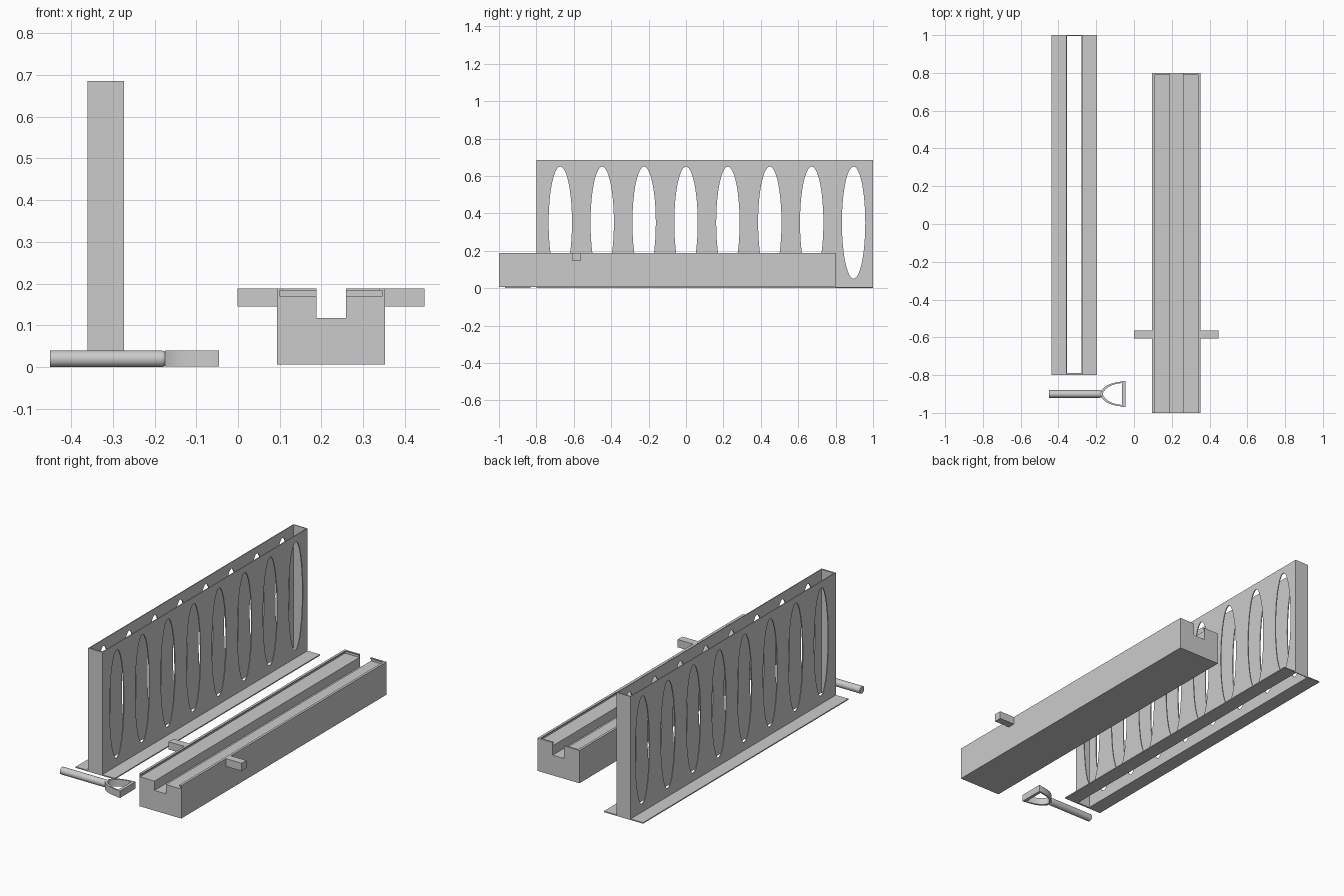
import bpy
import math
from mathutils import Matrix, Vector

cube = bpy.data.objects.get("Cube")
if cube:
    bpy.data.objects.remove(cube, do_unlink=True)

grey = bpy.data.materials.new("plain_grey")
grey.use_nodes = True
colour = (0.6, 0.6, 0.6, 1)
grey.diffuse_color = colour
grey.node_tree.nodes["Principled BSDF"].inputs["Base Color"].default_value = colour

# Axes for extruding a flat outline along x, y or z
ALONG_X = Matrix(((0, 0, 1), (1, 0, 0), (0, 1, 0))).to_4x4()
ALONG_Y = Matrix(((1, 0, 0), (0, 0, -1), (0, 1, 0))).to_4x4()
ALONG_Z = Matrix.Identity(4)


def finish(obj, name):
    obj.name = name
    obj.data.materials.clear()
    obj.data.materials.append(grey)
    bpy.ops.object.select_all(action='DESELECT')
    obj.select_set(True)
    bpy.context.view_layer.objects.active = obj
    bpy.ops.object.shade_smooth_by_angle(angle=math.radians(35))
    return obj


def extrude(name, loops, low, high, axes):
    """Extrude an outline with holes between two positions along an axis."""
    curve = bpy.data.curves.new(name, 'CURVE')
    curve.dimensions = '2D'
    curve.fill_mode = 'BOTH'
    curve.extrude = (high - low) / 2
    for loop in loops:
        spline = curve.splines.new('POLY')
        spline.points.add(len(loop) - 1)
        for point, (u, v) in zip(spline.points, loop):
            point.co = (u, v, 0, 1)
        spline.use_cyclic_u = True
    temp = bpy.data.objects.new(name + "_outline", curve)
    bpy.context.collection.objects.link(temp)
    bpy.context.view_layer.update()
    graph = bpy.context.evaluated_depsgraph_get()
    mesh = bpy.data.meshes.new_from_object(temp.evaluated_get(graph))
    bpy.data.objects.remove(temp, do_unlink=True)
    middle = (low + high) / 2
    if axes is ALONG_Y:
        middle = -middle
    mesh.transform(axes @ Matrix.Translation((0, 0, middle)))
    obj = bpy.data.objects.new(name, mesh)
    bpy.context.collection.objects.link(obj)
    return finish(obj, name)


def box(name, x, y, z):
    bpy.ops.mesh.primitive_cube_add(size=1)
    obj = bpy.context.object
    spans = (x, y, z)
    obj.data.transform(
        Matrix.Translation([(a + b) / 2 for a, b in spans])
        @ Matrix.Diagonal([b - a for a, b in spans] + [1]))
    return finish(obj, name)


def mirrored(half, centre):
    """Close a half outline by mirroring it across a vertical line."""
    return ([(centre + u, v) for u, v in half]
            + [(centre - u, v) for u, v in reversed(half)])


def bend(a, b, c, steps=12):
    a, b, c = Vector(a), Vector(b), Vector(c)
    ts = [i / steps for i in range(steps + 1)]
    return [tuple(a * (1 - t) ** 2 + b * 2 * t * (1 - t) + c * t * t) for t in ts]


# Tall sleeve: two pierced walls, two end walls and base flanges
SLEEVE_X, HALF, WALL, TOP = -0.3165, 0.0435, 0.005, 0.685
ring = [2 * math.pi * i / 48 for i in range(48)]
holes = [[(-0.672 + 0.224 * k + 0.0625 * math.cos(a), 0.35 + 0.3 * math.sin(a))
          for a in ring] for k in range(8)]
panel = [(-0.8, 0), (1, 0), (1, TOP), (-0.8, TOP)]
for side, label in ((-1, "right"), (1, "left")):
    edges = sorted((SLEEVE_X + side * HALF, SLEEVE_X + side * (HALF - WALL)))
    extrude(label + "_sleeve_wall", [panel] + holes, *edges, ALONG_X)
    edges = sorted((SLEEVE_X + side * HALF, SLEEVE_X + side * 0.12))
    box(label + "_flange", edges, (-0.8, 1), (0, 0.006))
inside = (SLEEVE_X - HALF + WALL, SLEEVE_X + HALF - WALL)
box("front_sleeve_end", inside, (-0.8, -0.79), (0, TOP))
box("back_sleeve_end", inside, (0.995, 1), (0, TOP))

# Long block with a central channel and an undercut sliding groove
BLOCK_X, BASE, RIM = 0.223, 0.006, 0.188
half = [(0.0355, 0.118), (0.0355, 0.17), (0.1235, 0.17), (0.1235, 0.1835),
        (0.1155, 0.1835), (0.1155, RIM), (0.129, RIM), (0.129, BASE)]
extrude("block_body", [mirrored(half, BLOCK_X)], -1, 0.796, ALONG_Y)
half = [(0.0355, 0.118), (0.0355, RIM), (0.129, RIM), (0.129, BASE)]
extrude("block_back_wall", [mirrored(half, BLOCK_X)], 0.796, 0.8, ALONG_Y)

# Back lips and side pegs of the block
for side, label in ((-1, "right"), (1, "left")):
    span = sorted((BLOCK_X + side * 0.0355, BLOCK_X + side * 0.1155))
    box(label + "_back_lip", span, (0.79, 0.796), (0.1835, RIM))
    span = sorted((BLOCK_X + side * 0.129, BLOCK_X + side * 0.224))
    box(label + "_peg", span, (-0.607, -0.565), (0.145, RIM))

# Rod with a rounded end
ROD_Y, RADIUS = -0.9, 0.02
bpy.ops.mesh.primitive_cylinder_add(
    vertices=32, radius=RADIUS, depth=0.265,
    location=(-0.3175, ROD_Y, RADIUS), rotation=(0, math.pi / 2, 0))
finish(bpy.context.object, "handle_rod")
bpy.ops.mesh.primitive_uv_sphere_add(
    segments=32, ring_count=16, radius=RADIUS, location=(-0.185, ROD_Y, RADIUS))
finish(bpy.context.object, "handle_rod_end")

# Curved grip loop and its crossbar
outer = bend((-0.175, 0.016), (-0.145, 0.06), (-0.062, 0.066))
inner = bend((-0.163, 0.008), (-0.138, 0.052), (-0.062, 0.058))
arm = outer + inner[::-1]
for side, label in ((-1, "front"), (1, "back")):
    loop = [(x, ROD_Y + side * y) for x, y in arm]
    extrude(label + "_grip_arm", [loop], 0.002, 0.04, ALONG_Z)
box("grip_neck", (-0.175, -0.163), (ROD_Y - 0.014, ROD_Y + 0.014), (0.002, 0.04))
box("grip_crossbar", (-0.063, -0.046), (ROD_Y - 0.069, ROD_Y + 0.069), (0.002, 0.04))
